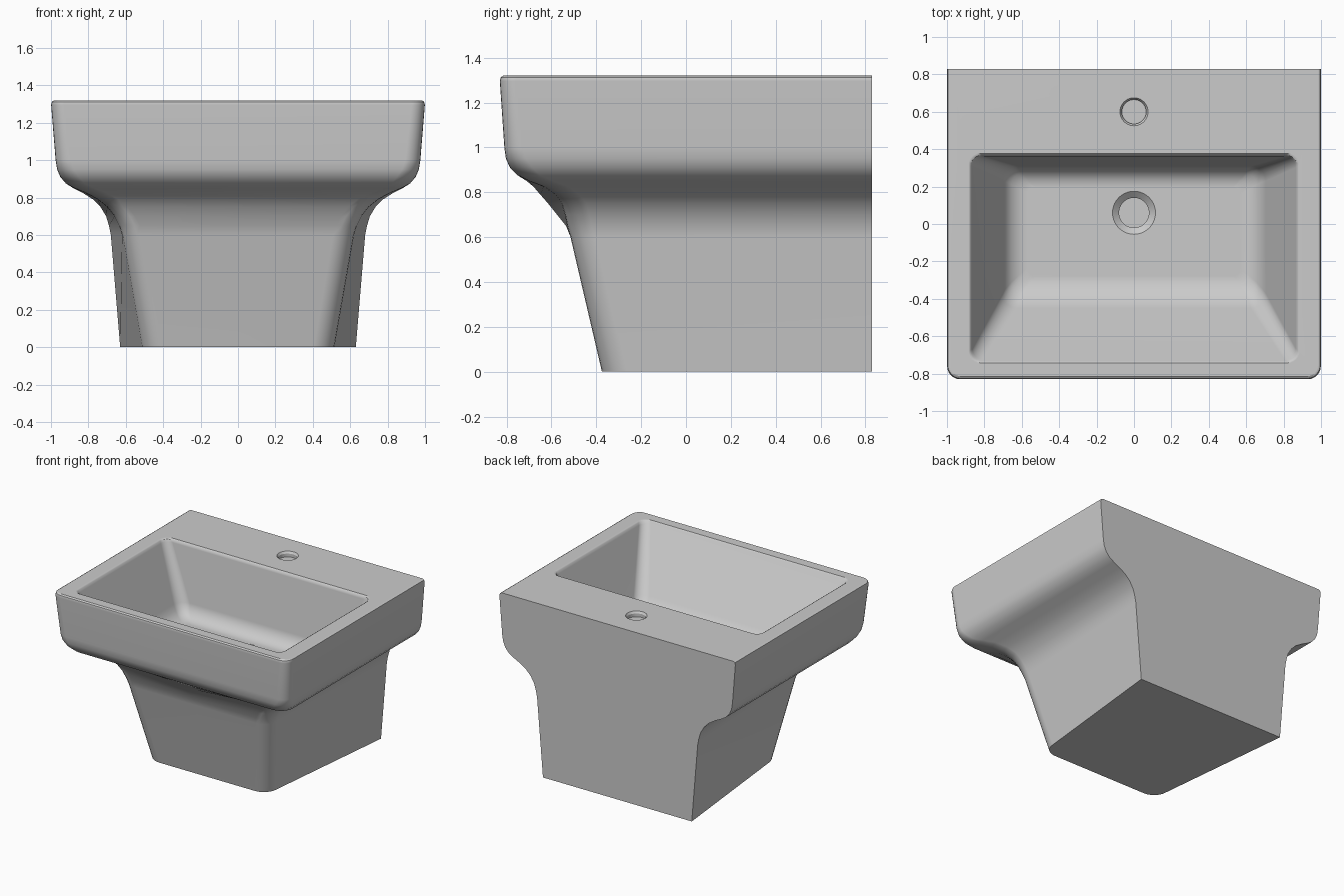
import bpy
import bmesh
import math

cube = bpy.data.objects.get("Cube")
if cube:
    bpy.data.objects.remove(cube, do_unlink=True)

ceramic = bpy.data.materials.new("grey ceramic")
ceramic.use_nodes = True
GREY = (0.6, 0.6, 0.6, 1)
ceramic.diffuse_color = GREY
ceramic.node_tree.nodes["Principled BSDF"].inputs["Base Color"].default_value = GREY


def arc(cx, cy, r, start, steps=6):
    """Quarter circle, counter-clockwise from the start angle in degrees."""
    angles = [math.radians(start + 90 * i / steps) for i in range(steps + 1)]
    return [(cx + r * math.cos(a), cy + r * math.sin(a)) for a in angles]


def body_outline(w, wf, front, r, bulge):
    """Square at the wall, narrowing to a rounded front with a pushed-out centre."""
    return (arc(-wf + r, front + r, r, 180) + [(0, front - bulge)]
            + arc(wf - r, front + r, r, 270) + [(w, BACK), (-w, BACK)])


def bowl_outline(w, front, back, r):
    """Rectangle with four rounded corners."""
    return (arc(-w + r, front + r, r, 180) + arc(w - r, front + r, r, 270)
            + arc(w - r, back - r, r, 0) + arc(-w + r, back - r, r, 90))


def circle(y, r, steps=40):
    return [(r * math.cos(2 * math.pi * i / steps), y + r * math.sin(2 * math.pi * i / steps))
            for i in range(steps)]


def loft(name, sections):
    """Skin a stack of (height, outline) sections and cap both ends."""
    bm = bmesh.new()
    rings = [[bm.verts.new((x, y, z)) for x, y in pts] for z, pts in sections]
    for low, high in zip(rings, rings[1:]):
        for i in range(len(low)):
            j = (i + 1) % len(low)
            bm.faces.new((low[i], low[j], high[j], high[i]))
    bm.faces.new(rings[0])
    bm.faces.new(rings[-1])
    bmesh.ops.recalc_face_normals(bm, faces=bm.faces)
    mesh = bpy.data.meshes.new(name)
    bm.to_mesh(mesh)
    bm.free()
    mesh.materials.append(ceramic)
    obj = bpy.data.objects.new(name, mesh)
    bpy.context.collection.objects.link(obj)
    return obj


# Outer body: tapered pedestal flaring into the deep rim, flat at the wall
BACK = 0.83
body_profile = [  # height, half width at wall, at front, front, corner radius, bulge
    (0.00, 0.63, 0.515, -0.375, 0.11, 0),
    (0.60, 0.68, 0.62, -0.515, 0.11, 0),
    (0.65, 0.69, 0.635, -0.53, 0.11, 0.005),
    (0.70, 0.705, 0.66, -0.54, 0.11, 0.035),
    (0.75, 0.735, 0.70, -0.555, 0.11, 0.06),
    (0.79, 0.775, 0.75, -0.585, 0.11, 0.065),
    (0.825, 0.83, 0.815, -0.635, 0.11, 0.045),
    (0.85, 0.88, 0.875, -0.70, 0.11, 0.01),
    (0.875, 0.92, 0.92, -0.75, 0.10, 0),
    (0.91, 0.95, 0.95, -0.785, 0.10, 0),
    (0.95, 0.967, 0.967, -0.803, 0.09, 0),
    (1.00, 0.975, 0.975, -0.81, 0.08, 0),
    (1.295, 0.999, 0.999, -0.83, 0.07, 0),
    (1.312, 0.995, 0.995, -0.826, 0.07, 0),
    (1.32, 0.982, 0.982, -0.815, 0.06, 0),
]
basin = loft("wash_basin", [(z, body_outline(*row)) for z, *row in body_profile])

# Bowl hollow: steep back and sides, long sloping front, filleted floor
bowl_profile = [  # height, half width, front, back, corner radius
    (0.80, 0.57, -0.28, 0.20, 0.04),
    (0.805, 0.61, -0.32, 0.235, 0.05),
    (0.825, 0.655, -0.37, 0.27, 0.06),
    (0.86, 0.685, -0.415, 0.295, 0.07),
    (0.90, 0.705, -0.45, 0.31, 0.08),
    (1.295, 0.865, -0.725, 0.362, 0.06),
    (1.312, 0.873, -0.732, 0.368, 0.06),
    (1.32, 0.885, -0.742, 0.378, 0.06),
    (1.40, 0.885, -0.742, 0.378, 0.06),
]
bowl = loft("bowl_cutter", [(z, bowl_outline(*row)) for z, *row in bowl_profile])

# Drain and tap holes, each with a bevelled lip
drain = loft("drain_cutter", [(0.73, circle(0.06, 0.08)), (0.77, circle(0.06, 0.08)),
                              (0.80, circle(0.06, 0.115)), (0.90, circle(0.06, 0.115))])
tap = loft("tap_hole_cutter", [(1.28, circle(0.6, 0.065)), (1.305, circle(0.6, 0.065)),
                               (1.32, circle(0.6, 0.075)), (1.40, circle(0.6, 0.075))])

bpy.context.view_layer.objects.active = basin
basin.select_set(True)
for cutter in (bowl, drain, tap):
    cutter.hide_render = True
    cut = basin.modifiers.new("cut", "BOOLEAN")
    cut.operation = "DIFFERENCE"
    cut.solver = "EXACT"
    cut.object = cutter
    bpy.ops.object.modifier_apply(modifier=cut.name)
    bpy.data.objects.remove(cutter, do_unlink=True)

bpy.ops.object.shade_smooth_by_angle(angle=math.radians(32))
weighted = basin.modifiers.new("even shading", "WEIGHTED_NORMAL")
weighted.keep_sharp = True
